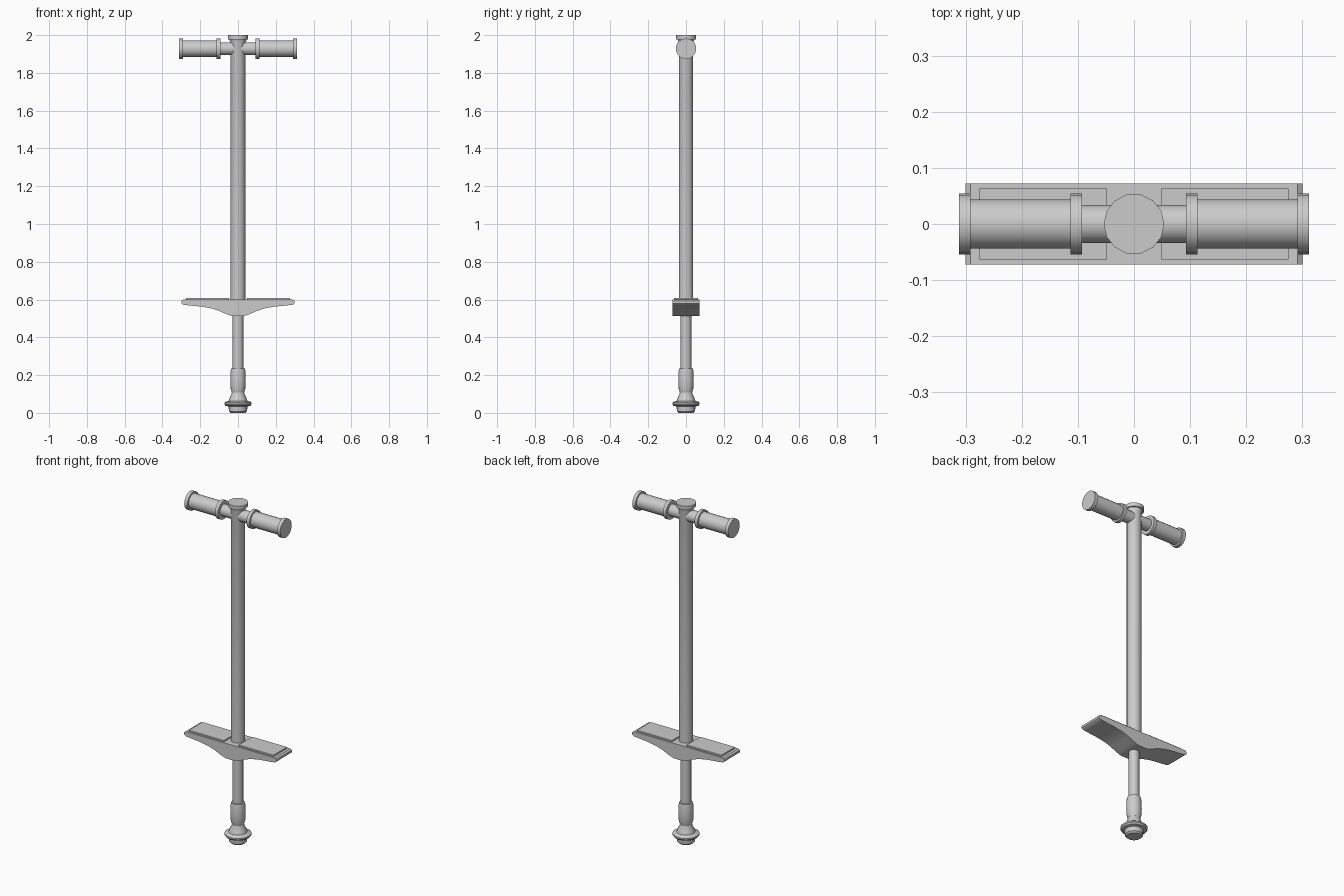
import bpy, bmesh, math
from mathutils import Matrix

default = bpy.data.objects.get("Cube")
if default:
    bpy.data.objects.remove(default, do_unlink=True)

grey = bpy.data.materials.new("light grey")
grey.use_nodes = True
colour = (0.6, 0.6, 0.6, 1)
grey.diffuse_color = colour
grey.node_tree.nodes["Principled BSDF"].inputs["Base Color"].default_value = colour


def finish(name, bm, smooth=True):
    bmesh.ops.recalc_face_normals(bm, faces=bm.faces)
    mesh = bpy.data.meshes.new(name)
    bm.to_mesh(mesh)
    bm.free()
    mesh.materials.append(grey)
    obj = bpy.data.objects.new(name, mesh)
    bpy.context.collection.objects.link(obj)
    if smooth:
        bpy.ops.object.select_all(action="DESELECT")
        obj.select_set(True)
        bpy.context.view_layer.objects.active = obj
        bpy.ops.object.shade_smooth_by_angle(angle=math.radians(32))
    return obj


def turned(name, profile, sides=20, matrix=Matrix()):
    """Revolve (radius, height) pairs about z, cap both ends, then place."""
    bm = bmesh.new()
    rings = []
    for r, h in profile:
        angles = [math.tau * i / sides for i in range(sides)]
        rings.append([bm.verts.new((r * math.cos(a), r * math.sin(a), h)) for a in angles])
    for low, high in zip(rings, rings[1:]):
        for i in range(sides):
            j = (i + 1) % sides
            bm.faces.new((low[i], low[j], high[j], high[i]))
    bm.faces.new(rings[0])
    bm.faces.new(rings[-1])
    bm.transform(matrix)
    return finish(name, bm)


# Upright column with its flat cap
turned("main_tube", [(0.039, 0.56), (0.039, 1.955), (0.046, 1.98)], 14)
turned("top_cap", [(0.054, 1.978), (0.054, 2.0)], 14)

# Handlebar arms and flanged grips
for side, sign in (("left", 1), ("right", -1)):
    place = Matrix.Translation((0, 0, 1.928)) @ Matrix.Rotation(sign * math.pi / 2, 4, "Y")
    turned(side + "_handlebar", [(0.034, 0), (0.034, 0.1)], 20, place)
    turned(side + "_grip", [(0.054, 0.093), (0.054, 0.113), (0.044, 0.113),
                            (0.044, 0.291), (0.054, 0.291), (0.054, 0.312)], 20, place)

# Footrest: half outline mirrored, then extruded from front to back
half = [(0.03, 0.512), (0.06, 0.522), (0.1, 0.54), (0.14, 0.553), (0.19, 0.562),
        (0.27, 0.57), (0.291, 0.573), (0.3, 0.58), (0.3, 0.593), (0.291, 0.6)]
outline = half + [(-x, z) for x, z in reversed(half)]
bm = bmesh.new()
face = bm.faces.new([bm.verts.new((x, -0.072, z)) for x, z in outline])
extruded = bmesh.ops.extrude_face_region(bm, geom=[face])["geom"]
bmesh.ops.translate(bm, vec=(0, 0.144, 0),
                    verts=[v for v in extruded if isinstance(v, bmesh.types.BMVert)])
finish("footrest", bm)

# Raised tread pads
for side, sign in (("left", 1), ("right", -1)):
    bm = bmesh.new()
    size = Matrix.Diagonal((0.227, 0.126, 0.016, 1))
    bmesh.ops.create_cube(bm, size=1, matrix=Matrix.Translation((sign * 0.1615, 0, 0.6)) @ size)
    finish(side + "_tread_pad", bm, smooth=False)

# Lower plunger, sleeve and rubber foot
turned("plunger_tube", [(0.028, 0.09), (0.028, 0.55)])
turned("plunger_sleeve", [(0.033, 0.108), (0.039, 0.13), (0.041, 0.17),
                          (0.039, 0.222), (0.036, 0.236)])
turned("rubber_foot", [(0.04, 0), (0.048, 0.008), (0.05, 0.034), (0.066, 0.038),
                       (0.072, 0.046), (0.072, 0.054), (0.064, 0.06), (0.05, 0.063),
                       (0.045, 0.078), (0.034, 0.1), (0.032, 0.112)])
